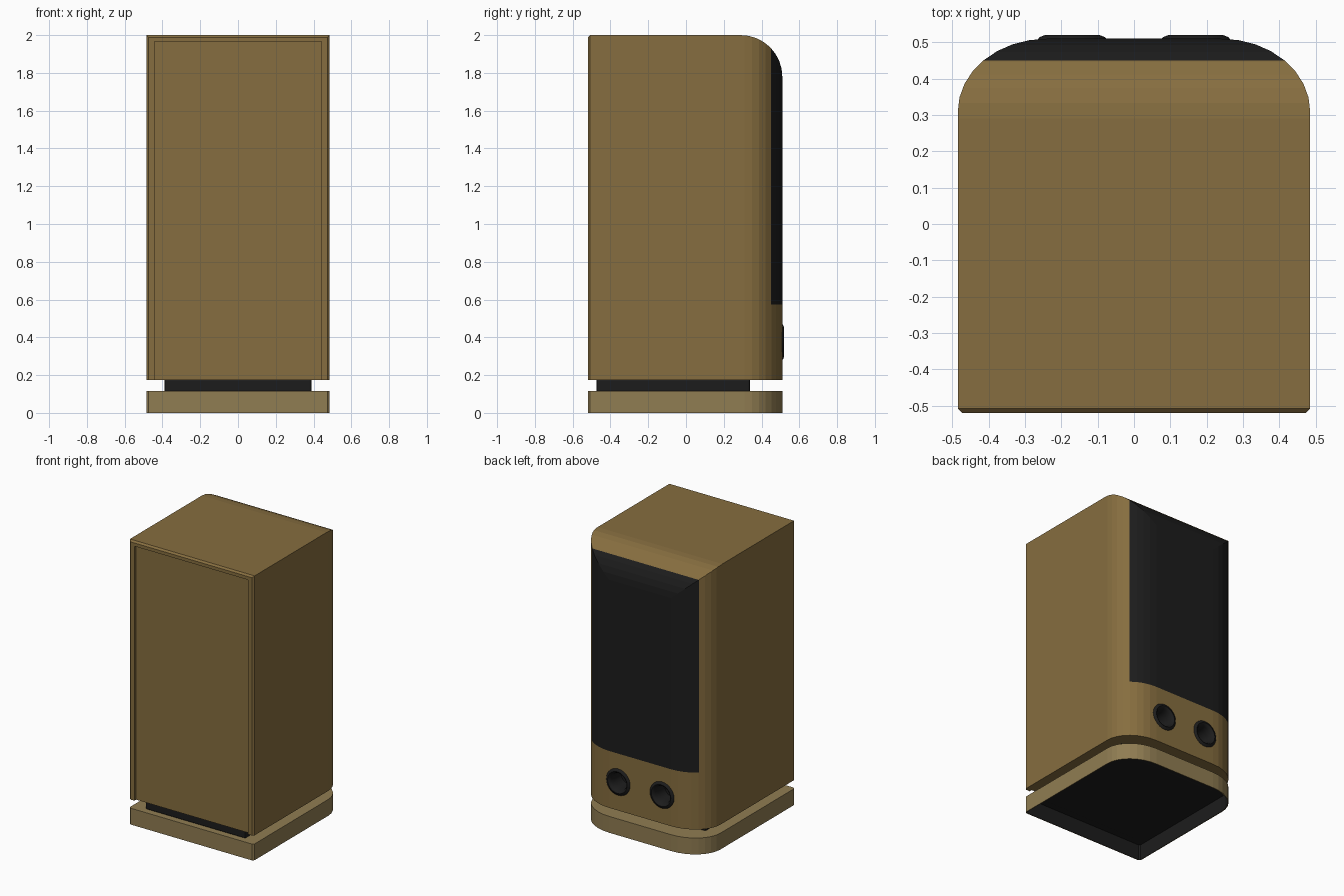
import bpy, bmesh, math
from mathutils import Vector, Matrix

if "Cube" in bpy.data.objects:
    bpy.data.objects.remove(bpy.data.objects["Cube"])


def material(name, rgb):
    m = bpy.data.materials.new(name)
    m.diffuse_color = (*rgb, 1)
    m.use_nodes = True
    m.node_tree.nodes["Principled BSDF"].inputs["Base Color"].default_value = m.diffuse_color
    return m


wood = material("wood", (0.24, 0.155, 0.05))
plinth_wood = material("plinth_wood", (0.28, 0.205, 0.085))
black = material("black", (0.012, 0.012, 0.012))


def finish(name, bm, *mats):
    bmesh.ops.recalc_face_normals(bm, faces=bm.faces)
    me = bpy.data.meshes.new(name)
    bm.to_mesh(me)
    bm.free()
    for m in mats:
        me.materials.append(m)
    ob = bpy.data.objects.new(name, me)
    bpy.context.collection.objects.link(ob)
    return ob


def prism(name, points, direction, *mats, open_bottom=False):
    bm = bmesh.new()
    base = bm.faces.new([bm.verts.new(p) for p in points])
    res = bmesh.ops.extrude_face_region(bm, geom=[base], use_keep_orig=True)
    verts = [v for v in res["geom"] if isinstance(v, bmesh.types.BMVert)]
    bmesh.ops.translate(bm, verts=verts, vec=Vector(direction))
    bmesh.ops.recalc_face_normals(bm, faces=bm.faces)
    if open_bottom:
        bmesh.ops.delete(bm, geom=[base], context="FACES_ONLY")
    return finish(name, bm, *mats)


def box(name, lo, hi, *mats):
    pts = [(lo[0], lo[1], lo[2]), (hi[0], lo[1], lo[2]),
           (hi[0], hi[1], lo[2]), (lo[0], hi[1], lo[2])]
    return prism(name, pts, (0, 0, hi[2] - lo[2]), *mats)


def apply(ob, mod):
    bpy.context.view_layer.objects.active = ob
    bpy.ops.object.modifier_apply(modifier=mod.name)


def boolean(ob, tool, op):
    mod = ob.modifiers.new("cut", "BOOLEAN")
    mod.operation, mod.object, mod.solver = op, tool, "EXACT"
    apply(ob, mod)


def arc(cx, cy, rx, ry, n=8):
    return [(cx + rx * math.cos(i / n * math.pi / 2),
             cy + ry * math.sin(i / n * math.pi / 2)) for i in range(n + 1)]


# Outline seen from above: small front chamfers, large rounded back corners
half = [(0.473, -0.52), (0.485, -0.508)] + arc(0.24, 0.31, 0.245, 0.2)
outline = half + [(-x, y) for x, y in reversed(half)]
# Side profile (y, z): rounded at the top back edge
side = [(-0.52, 0.1), (0.51, 0.1)] + arc(0.29, 1.78, 0.22, 0.22) \
    + [(-0.508, 2.0), (-0.52, 1.988)]


def envelope(name, mat):
    ob = prism(name, [(x, y, 0.175) for x, y in outline], (0, 0, 1.9), mat)
    tool = prism("side_cutter", [(-0.6, y, z) for y, z in side], (1.2, 0, 0))
    boolean(ob, tool, "INTERSECT")
    bpy.data.objects.remove(tool)
    return ob


# Cabinet and the grille that fills its upper back
cabinet = envelope("cabinet", wood)
grille = envelope("grille", black)
slot = box("slot_cutter", (-0.7, 0.45, 0.575), (0.7, 0.7, 2.2))
boolean(cabinet, slot, "DIFFERENCE")
boolean(grille, slot, "INTERSECT")

# Recessed front panel
recess = box("recess_cutter", (-0.443, -0.7, 0.1), (0.443, -0.5, 1.965))
boolean(cabinet, recess, "DIFFERENCE")
for ob in (slot, recess):
    bpy.data.objects.remove(ob)


def lathe(name, profile, *mats):
    # Spins (radius, y) points about the y axis
    bm = bmesh.new()
    vs = [bm.verts.new((r, y, 0)) for r, y in profile]
    es = [bm.edges.new(p) for p in zip(vs, vs[1:])]
    bmesh.ops.spin(bm, geom=vs + es, cent=(0, 0, 0), axis=(0, 1, 0),
                   angle=math.tau, steps=28, use_duplicate=False)
    bmesh.ops.remove_doubles(bm, verts=bm.verts, dist=1e-5)
    return finish(name, bm, *mats)


# Two flared round ports under the grille
for label, x in (("left", -0.17), ("right", 0.17)):
    place = Matrix.Translation((x, 0, 0.375))
    hole = lathe("hole_cutter", [(0, 0.39), (0.084, 0.39), (0.084, 0.6), (0, 0.6)])
    hole.matrix_world = place
    bpy.context.view_layer.update()
    boolean(cabinet, hole, "DIFFERENCE")
    bpy.data.objects.remove(hole)
    port = lathe(label + "_port", [
        (0.083, 0.50), (0.095, 0.507), (0.091, 0.514), (0.076, 0.52),
        (0.068, 0.516), (0.06, 0.5), (0.055, 0.47), (0.053, 0.40), (0, 0.40)], black)
    port.matrix_world = place
    bpy.context.view_layer.objects.active = port
    port.select_set(True)
    bpy.ops.object.shade_smooth_by_angle(angle=math.radians(40))
    port.select_set(False)

# Dark neck between cabinet and plinth
neck = box("neck", (-0.39, -0.475, 0.11), (0.39, 0.34, 0.18), black)
mod = neck.modifiers.new("bevel", "BEVEL")
mod.width, mod.segments = 0.012, 2
mod.limit_method = "ANGLE"
neck.scale.z = 1.0

# Hollow plinth, open underneath with a dark inside
plinth = prism("plinth", [(x, y, 0) for x, y in outline], (0, 0, 0.115),
               plinth_wood, black, open_bottom=True)
mod = plinth.modifiers.new("shell", "SOLIDIFY")
mod.thickness, mod.offset, mod.material_offset = 0.006, -1, 1
